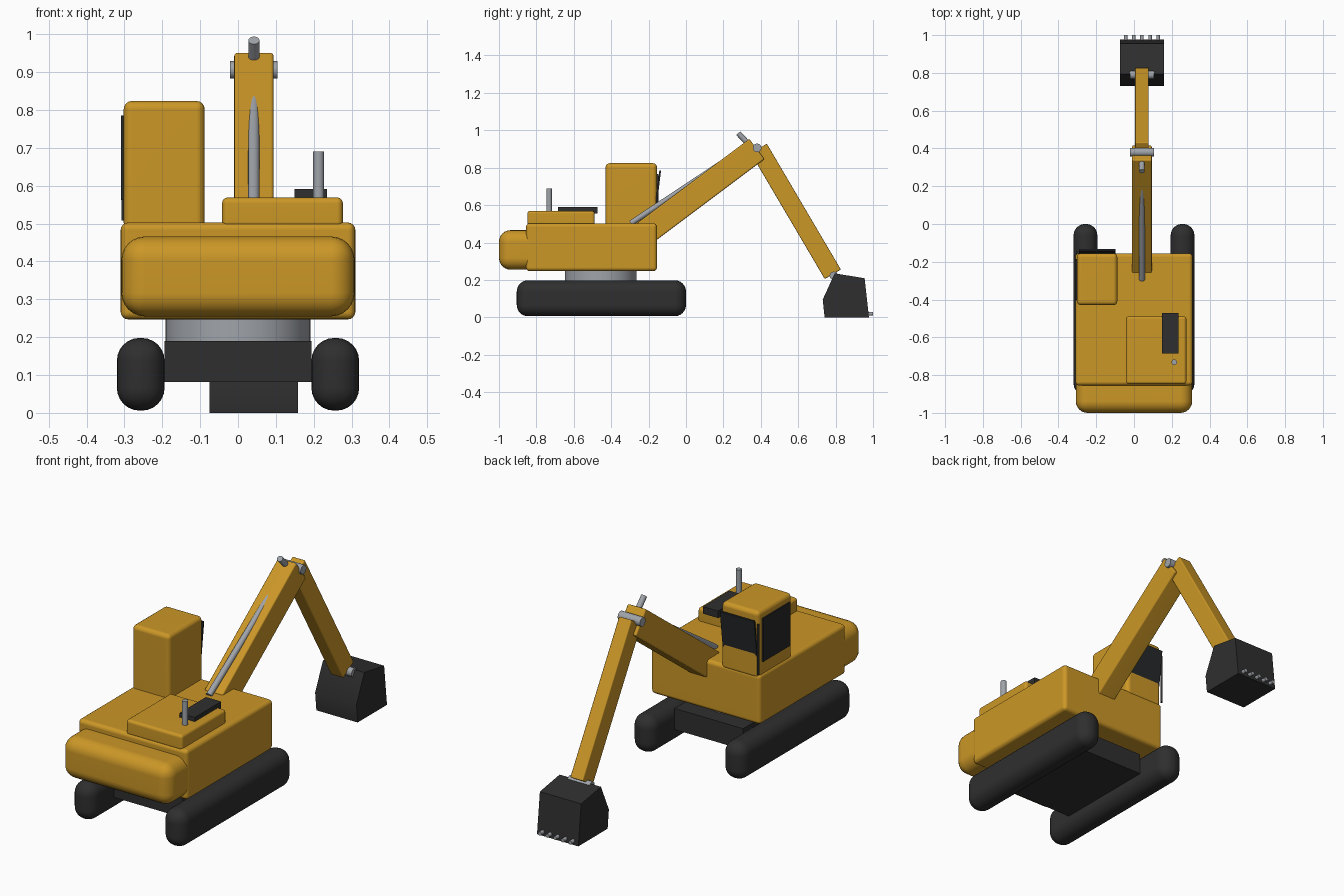
import bpy, bmesh, math
from mathutils import Vector, Matrix

cube = bpy.data.objects.get("Cube")
if cube:
    bpy.data.objects.remove(cube, do_unlink=True)


def material(name, color, rough):
    m = bpy.data.materials.new(name)
    m.use_nodes = True
    m.diffuse_color = (*color, 1)
    node = next(n for n in m.node_tree.nodes if n.type == 'BSDF_PRINCIPLED')
    node.inputs["Base Color"].default_value = (*color, 1)
    node.inputs["Roughness"].default_value = rough
    return m


YELLOW = material("machine_yellow", (0.60, 0.31, 0.02), 0.5)
DARK = material("dark_rubber", (0.028, 0.028, 0.029), 0.7)
STEEL = material("steel_grey", (0.35, 0.37, 0.40), 0.4)
GLASS = material("dark_glass", (0.02, 0.021, 0.023), 0.3)


def finish(name, bm, mat, weighted=False):
    mesh = bpy.data.meshes.new(name)
    bmesh.ops.recalc_face_normals(bm, faces=bm.faces)
    bm.to_mesh(mesh)
    bm.free()
    mesh.materials.append(mat)
    ob = bpy.data.objects.new(name, mesh)
    bpy.context.collection.objects.link(ob)
    bpy.ops.object.select_all(action='DESELECT')
    ob.select_set(True)
    bpy.context.view_layer.objects.active = ob
    bpy.ops.object.shade_smooth_by_angle(angle=math.radians(35))
    if weighted:
        ob.modifiers.new("Weighted", 'WEIGHTED_NORMAL').keep_sharp = True
    return ob


def box(name, x, y, z, mat, bevel=0.0, segments=4, matrix=None):
    """Rounded box from (min, max) ranges, optionally moved by a matrix."""
    bm = bmesh.new()
    bmesh.ops.create_cube(bm, size=1)
    for v in bm.verts:
        v.co = Vector([r[0] + (c + 0.5) * (r[1] - r[0]) for r, c in zip((x, y, z), v.co)])
    if bevel:
        bmesh.ops.bevel(bm, geom=list(bm.edges), offset=bevel, segments=segments,
                        profile=0.5, affect='EDGES', clamp_overlap=True)
    if matrix:
        bm.transform(matrix)
    return finish(name, bm, mat, weighted=bevel > 0)


def rod(name, a, b, radius, mat, sides=32):
    """Cylinder between two points."""
    a, b = Vector(a), Vector(b)
    bm = bmesh.new()
    bmesh.ops.create_cone(bm, cap_ends=True, segments=sides, radius1=radius,
                          radius2=radius, depth=(b - a).length)
    turn = (b - a).to_track_quat('Z', 'Y').to_matrix().to_4x4()
    bm.transform(Matrix.Translation((a + b) / 2) @ turn)
    return finish(name, bm, mat)


def beam(name, start, end, width, depth, bevel):
    """Arm section between two (y, z) points on the arm's centre plane."""
    d = Vector(end) - Vector(start)
    place = (Matrix.Translation((ARM_X, *start))
             @ Matrix.Rotation(math.atan2(d.y, d.x), 4, 'X'))
    return box(name, (-width / 2, width / 2), (0, d.length), (-depth / 2, depth / 2),
               YELLOW, bevel, 3, place)


ARM_X = 0.042

# Undercarriage and slewing ring
for side, s in (("left", 1), ("right", -1)):
    box(side + "_track", (s * 0.257 - 0.063, s * 0.257 + 0.063), (-0.905, 0),
        (0.006, 0.198), DARK, 0.06, 6)
box("undercarriage", (-0.194, 0.194), (-0.725, -0.185), (0.082, 0.19), DARK)
rod("turntable", (0, -0.455, 0.185), (0, -0.455, 0.26), 0.191, STEEL, 64)

# Upper body
box("house", (-0.31, 0.31), (-0.855, -0.155), (0.247, 0.503), YELLOW, 0.02)
box("counterweight", (-0.308, 0.308), (-1, -0.76), (0.255, 0.466), YELLOW, 0.062, 6)
box("engine_cover", (-0.042, 0.277), (-0.848, -0.488), (0.49, 0.569), YELLOW, 0.015)
box("engine_vent", (0.149, 0.235), (-0.685, -0.472), (0.555, 0.591), DARK)
rod("exhaust_pipe", (0.213, -0.732, 0.55), (0.213, -0.732, 0.69), 0.0145, STEEL)

# Cab with tilted windscreen, side window and handrail
box("cab", (-0.302, -0.088), (-0.43, -0.155), (0.48, 0.824), YELLOW, 0.022)
tilt = Matrix.Translation((-0.195, -0.149, 0.69)) @ Matrix.Rotation(math.radians(-7), 4, 'X')
box("windscreen", (-0.097, 0.097), (-0.005, 0.004), (-0.095, 0.095), GLASS, matrix=tilt)
box("side_window", (-0.309, -0.3), (-0.405, -0.185), (0.563, 0.785), GLASS)
rod("cab_handrail", (-0.302, -0.152, 0.508), (-0.302, -0.152, 0.765), 0.006, DARK, 12)

# Boom, stick and their hydraulics
beam("boom", (-0.221, 0.45), (0.379, 0.90), 0.104, 0.135, 0.008)
beam("stick", (0.389, 0.903), (0.785, 0.23), 0.072, 0.10, 0.006)
rod("boom_cylinder", (ARM_X, -0.295, 0.503), (ARM_X, 0.205, 0.834), 0.015, STEEL)
rod("stick_cylinder", (ARM_X, 0.279, 0.984), (ARM_X, 0.365, 0.895), 0.0145, STEEL)
for name, y, z, r in (("elbow_pin", 0.38, 0.906, 0.023), ("bucket_pin", 0.79, 0.222, 0.022)):
    rod(name, (ARM_X - 0.063, y, z), (ARM_X + 0.063, y, z), r, STEEL)

# Bucket: side profile extruded across its width
profile = [(0.795, 0.235), (0.955, 0.209), (0.978, 0.0), (0.741, 0.0), (0.731, 0.095)]
bm = bmesh.new()
face = bm.faces.new([bm.verts.new((ARM_X - 0.117, y, z)) for y, z in profile])
side = bmesh.ops.extrude_face_region(bm, geom=[face])["geom"]
bmesh.ops.translate(bm, vec=(0.234, 0, 0),
                    verts=[g for g in side if isinstance(g, bmesh.types.BMVert)])
finish("bucket", bm, DARK)
for i in range(5):
    x = ARM_X + (i - 2) * 0.043
    rod(f"bucket_tooth_{i + 1}", (x, 0.955, 0.019), (x, 1, 0.019), 0.0095, STEEL, 16)
